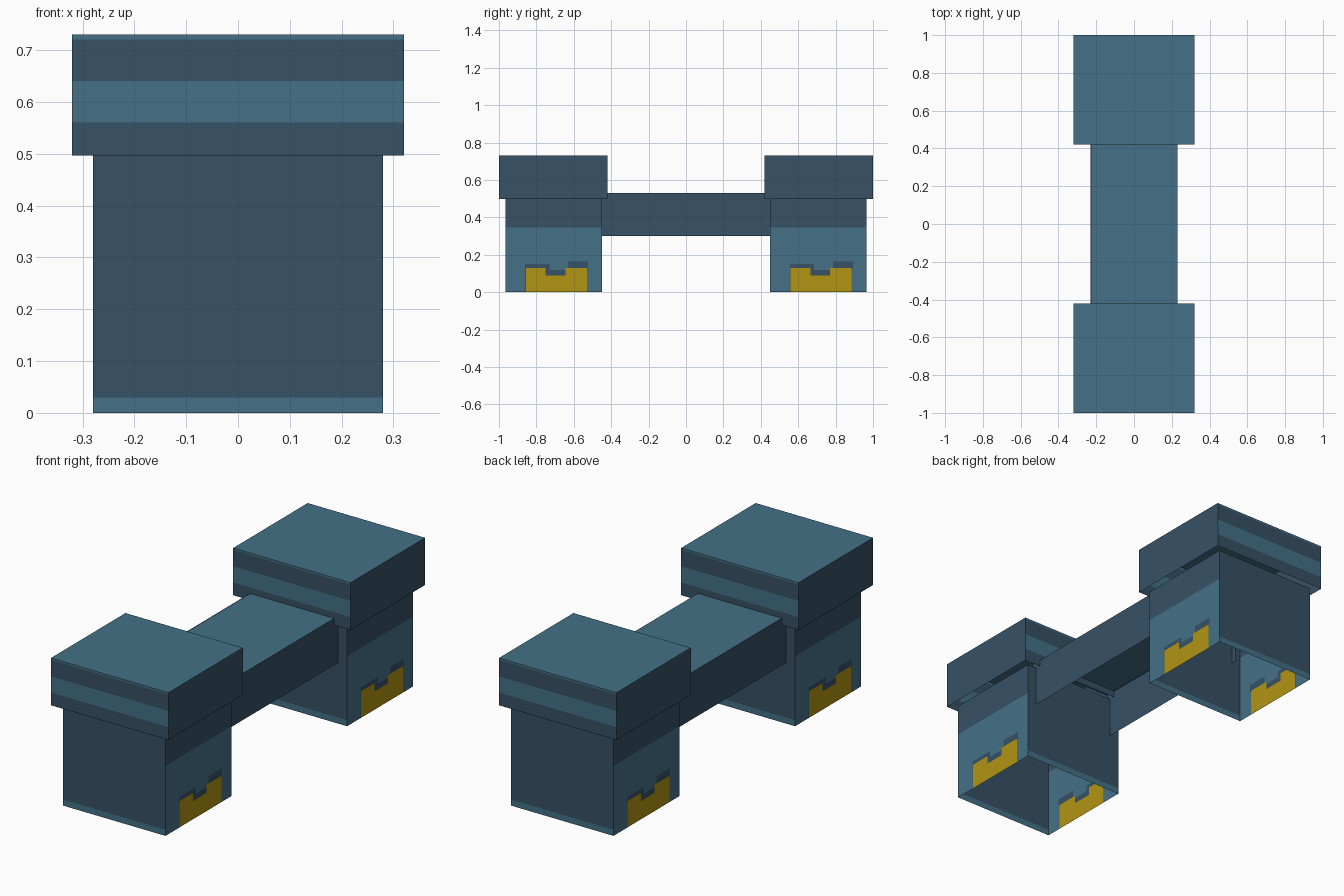
import bpy
import math
from mathutils import Matrix

if "Cube" in bpy.data.objects:
    bpy.data.objects.remove(bpy.data.objects["Cube"])


def material(name, rgb):
    m = bpy.data.materials.new(name)
    m.diffuse_color = (*rgb, 1)
    m.use_nodes = True
    m.node_tree.nodes["Principled BSDF"].inputs["Base Color"].default_value = m.diffuse_color
    return m


DARK, LIGHT, YELLOW = 0, 1, 2
MATS = [material("dark_slate", (0.038, 0.082, 0.128)),
        material("light_slate", (0.058, 0.165, 0.242)),
        material("yellow_paint", (0.44, 0.30, 0.006))]


class Shell:
    """Open thin-walled part made of rectangular panels, cut along colour borders."""

    def __init__(self):
        self.verts, self.faces, self.cols = [], [], []

    def panel(self, origin, u, v, us, vs, rule):
        for a, b in zip(us, us[1:]):
            for c, d in zip(vs, vs[1:]):
                n = len(self.verts)
                for s, t in ((a, c), (b, c), (b, d), (a, d)):
                    self.verts.append([origin[i] + u[i] * s + v[i] * t for i in range(3)])
                self.faces.append((n, n + 1, n + 2, n + 3))
                self.cols.append(rule((a + b) / 2, (c + d) / 2))

    def walls(self, hx, hy, z0, end, side, ends=True):
        # end and side are (horizontal cuts, vertical cuts, colour rule)
        up = (0, 0, 1)
        self.panel((hx, -hy, z0), (0, 1, 0), up, *side)
        self.panel((-hx, hy, z0), (0, -1, 0), up, *side)
        if ends:
            self.panel((-hx, -hy, z0), (1, 0, 0), up, *end)
            self.panel((hx, hy, z0), (-1, 0, 0), up, *end)

    def build(self, name, y=0):
        me = bpy.data.meshes.new(name)
        me.from_pydata(self.verts, [], self.faces)
        for m in MATS:
            me.materials.append(m)
        for p, c in zip(me.polygons, self.cols):
            p.material_index = c
        ob = bpy.data.objects.new(name, me)
        ob.location.y = y
        bpy.context.collection.objects.link(ob)


def dark(s, t):
    return DARK


def cap_end(s, t):
    return LIGHT if 0.063 < t < 0.143 or t > 0.224 else DARK


def leg_end(s, t):
    return LIGHT if t < 0.03 else DARK


def leg_side(s, t):
    # stepped yellow patch with a dark rim on the lighter lower band
    if 0.11 < s < 0.435 and t < (0.09 if 0.215 < s < 0.32 else 0.13):
        return YELLOW
    rim = 0.15 if s < 0.235 else 0.118 if s < 0.335 else 0.165
    if 0.105 < s < 0.435 and t < rim or 0.43 < s < 0.442 and 0.12 < t < rim:
        return DARK
    return LIGHT if t < 0.345 else DARK


SIDE_S = [0, 0.105, 0.11, 0.215, 0.235, 0.32, 0.335, 0.435, 0.442, 0.515]
SIDE_T = [0, 0.09, 0.118, 0.12, 0.13, 0.15, 0.165, 0.345, 0.5]

for label, sign in (("front", -1), ("back", 1)):
    # leg: open tube
    leg = Shell()
    leg.walls(0.28, 0.2575, 0, ([0, 0.56], [0, 0.03, 0.5], leg_end),
              (SIDE_S, SIDE_T, leg_side))
    leg.build(label + "_leg", sign * 0.7075)
    # cap: open underneath
    cap = Shell()
    cap.walls(0.32, 0.29, 0.497, ([0, 0.64], [0, 0.063, 0.143, 0.224, 0.233], cap_end),
              ([0, 0.58], [0, 0.233], dark))
    cap.panel((-0.32, -0.29, 0.73), (1, 0, 0), (0, 1, 0), [0, 0.64], [0, 0.58],
              lambda s, t: LIGHT)
    cap.build(label + "_cap", sign * 0.71)

# crossbeam: open channel joining the legs
beam = Shell()
beam.walls(0.23, 0.475, 0.30, None, ([0, 0.95], [0, 0.23], dark), ends=False)
beam.panel((-0.23, -0.475, 0.53), (1, 0, 0), (0, 1, 0), [0, 0.008, 0.46], [0, 0.95],
           lambda s, t: DARK if s < 0.008 else LIGHT)
beam.build("crossbeam")
